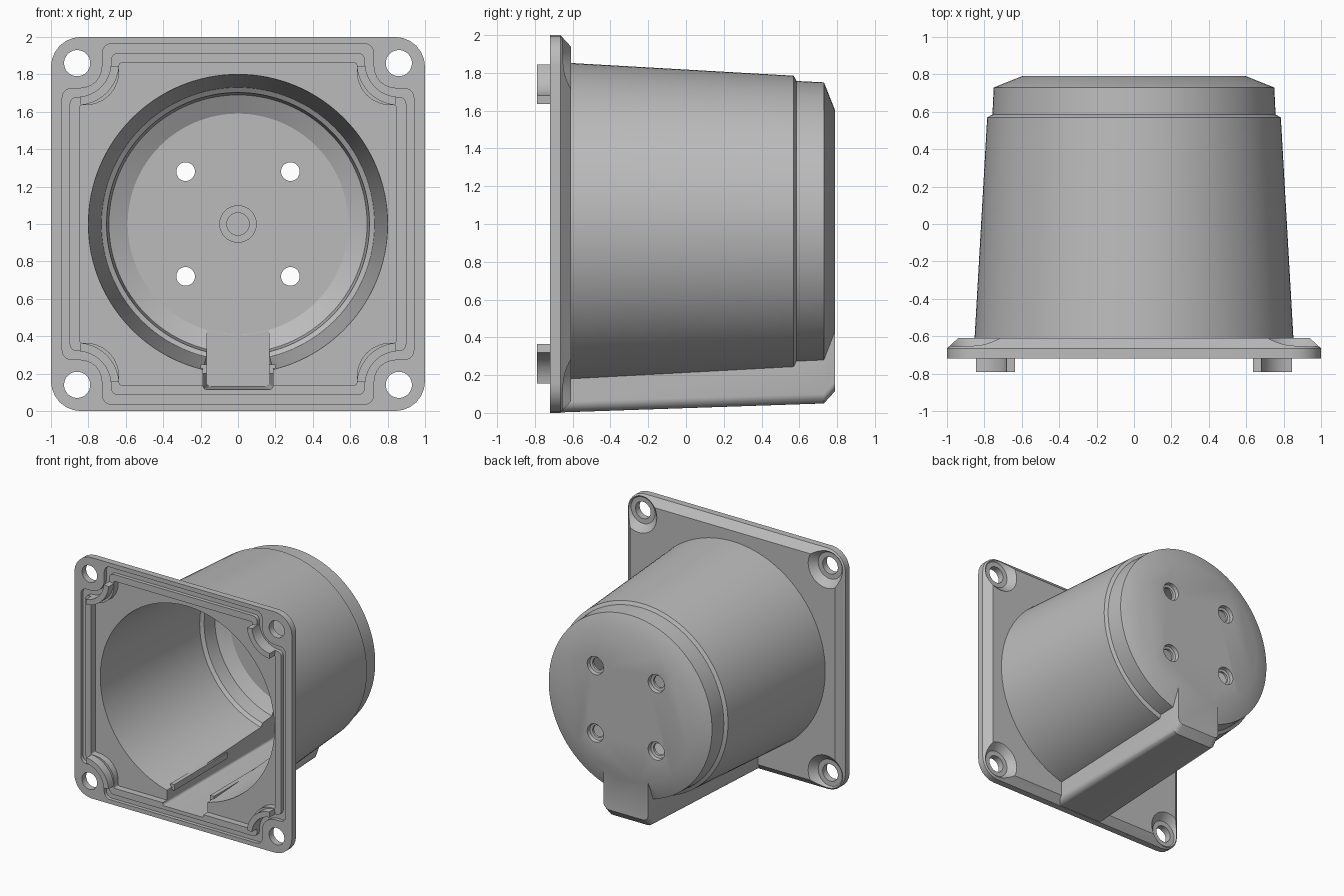
import bpy, bmesh
from math import sin, cos, pi, radians
from mathutils import Vector

if "Cube" in bpy.data.objects:
    bpy.data.objects.remove(bpy.data.objects["Cube"], do_unlink=True)

grey = bpy.data.materials.new("plain grey")
grey.use_nodes = True
grey.diffuse_color = (0.5, 0.5, 0.5, 1)
grey.node_tree.nodes["Principled BSDF"].inputs["Base Color"].default_value = (0.5, 0.5, 0.5, 1)

MID = 1.0                     # height of the cup axis
CORNERS = [(1, 1), (-1, 1), (-1, -1), (1, -1)]


def loft(name, rings):
    """Solid through rings of (x, z) outlines, each given as (y, outline)."""
    bm = bmesh.new()
    loops = [[bm.verts.new((x, y, z + MID)) for x, z in outline] for y, outline in rings]
    n = len(loops[0])
    for a, b in zip(loops, loops[1:]):
        for i in range(n):
            j = (i + 1) % n
            bm.faces.new((a[i], a[j], b[j], b[i]))
    bm.faces.new(loops[0])
    bm.faces.new(loops[-1])
    bmesh.ops.recalc_face_normals(bm, faces=bm.faces)
    mesh = bpy.data.meshes.new(name)
    bm.to_mesh(mesh)
    bm.free()
    mesh.materials.append(grey)
    ob = bpy.data.objects.new(name, mesh)
    bpy.context.collection.objects.link(ob)
    return ob


def circle(r, cx=0, cz=0, n=32):
    return [(cx + r * cos(2 * pi * i / n), cz + r * sin(2 * pi * i / n)) for i in range(n)]


def lathe(name, profile, cx=0, cz=0, n=32):
    return loft(name, [(y, circle(r, cx, cz, n)) for y, r in profile])


def rounded(corners, steps=6):
    """Outline with right-angled corners (x, z, radius) rounded off."""
    out = []
    for i, (x, z, r) in enumerate(corners):
        p = Vector((x, z))
        a = (Vector(corners[i - 1][:2]) - p).normalized()
        b = (Vector(corners[(i + 1) % len(corners)][:2]) - p).normalized()
        if r == 0:
            out.append((x, z))
            continue
        c = p + (a + b) * r
        for k in range(steps + 1):
            t = pi / 2 * k / steps
            out.append(tuple(c - r * (b * cos(t) + a * sin(t))))
    return out


def square(half, r):
    return rounded([(half * sx, half * sz, r) for sx, sz in CORNERS])


def notched(a, b, n, r_in, r_out):
    """Square outline that steps inwards around each corner screw hole."""
    pts = []
    for sx, sz in CORNERS:
        quad = [(a * sx, n * sz, r_out), (n * sx, n * sz, r_in), (n * sx, b * sz, r_out)]
        pts += quad if sx * sz > 0 else quad[::-1]
    return rounded(pts)


def trough(half, low, high, r):
    return rounded([(half, high - MID, 0), (-half, high - MID, 0),
                    (-half, low - MID, r), (half, low - MID, r)])


def box(name, x0, x1, y0, y1, z0, z1):
    outline = [(x0, z0 - MID), (x1, z0 - MID), (x1, z1 - MID), (x0, z1 - MID)]
    return loft(name, [(y0, outline), (y1, outline)])


def combine(target, tool, operation):
    mod = target.modifiers.new("combine", "BOOLEAN")
    mod.operation, mod.solver, mod.object = operation, "EXACT", tool
    bpy.context.view_layer.objects.active = target
    bpy.ops.object.modifier_apply(modifier=mod.name)
    bpy.data.objects.remove(tool, do_unlink=True)


def add(tool):
    combine(housing, tool, "UNION")


def cut(tool):
    combine(housing, tool, "DIFFERENCE")


# Mounting flange with bevelled back edge
housing = loft("cup_housing", [(-0.72, square(1, 0.16)), (-0.665, square(1, 0.16)),
                               (-0.61, square(0.94, 0.10))])

# Tapered cup and the channel under it
add(lathe("cup", [(-0.69, 0.857), (0.57, 0.785), (0.585, 0.757), (0.73, 0.75),
                  (0.79, 0.60)], n=128))
add(loft("channel", [(-0.68, trough(0.235, 0.002, 0.6, 0.05)),
                     (0.73, trough(0.21, 0.05, 0.6, 0.05)),
                     (0.789, trough(0.205, 0.115, 0.6, 0.05))]))

# Recess in the flange and the seal groove around it
recess = notched(0.845, 0.86, 0.635, 0.18, 0.01)
cut(loft("recess", [(-0.9, recess), (-0.665, recess)]))
outer = notched(0.94, 0.965, 0.725, 0.12, 0.05)
inner = notched(0.90, 0.915, 0.68, 0.15, 0.04)
groove = loft("groove", [(-0.9, outer), (-0.69, outer)])
combine(groove, loft("groove_core", [(-1, inner), (-0.5, inner)]), "DIFFERENCE")
cut(groove)

# Hollow inside
cut(lathe("cavity", [(-0.75, 0.805), (0.54, 0.73), (0.56, 0.703), (0.68, 0.69),
                     (0.735, 0.59)], n=128))
cut(loft("channel_hollow", [(-0.85, trough(0.19, 0.115, 0.5, 0.02)),
                            (0.734, trough(0.165, 0.13, 0.5, 0.02))]))

# Small rails on the channel walls
for s in (-1, 1):
    x0, x1 = sorted((s * 0.165, s * 0.2))
    add(box("rail", x0, x1, -0.6, 0.1, 0.2, 0.25))

# Centre boss with blind hole
add(lathe("centre_boss", [(0.65, 0.1), (0.76, 0.1)]))
cut(lathe("boss_hole", [(0.6, 0.06), (0.735, 0.06)]))

for sx, sz in CORNERS:
    # Curved locating walls beside the corner screw holes
    hx, hz = 0.86 * sx, 0.86 * sz
    angles = [radians(185 + 8 * k) for k in range(11)]
    wall = [(hx + sx * 0.225 * cos(t), hz + sz * 0.225 * sin(t)) for t in angles]
    wall += [(hx + sx * 0.18 * cos(t), hz + sz * 0.18 * sin(t)) for t in reversed(angles)]
    add(loft("locating_wall", [(-0.79, wall), (-0.65, wall)]))
    # Corner holes with conical seats at the back
    cut(lathe("corner_hole", [(-0.9, 0.07), (-0.665, 0.07), (-0.664, 0.11), (-0.6, 0.175)],
              hx, hz))
    # Countersunk holes in the cup end
    cut(lathe("end_hole", [(0.6, 0.05), (0.755, 0.05), (0.76, 0.07), (0.85, 0.085)],
              0.28 * sx, 0.28 * sz))

bpy.ops.object.select_all(action="DESELECT")
housing.select_set(True)
bpy.context.view_layer.objects.active = housing
bpy.ops.object.shade_smooth_by_angle(angle=radians(25))
